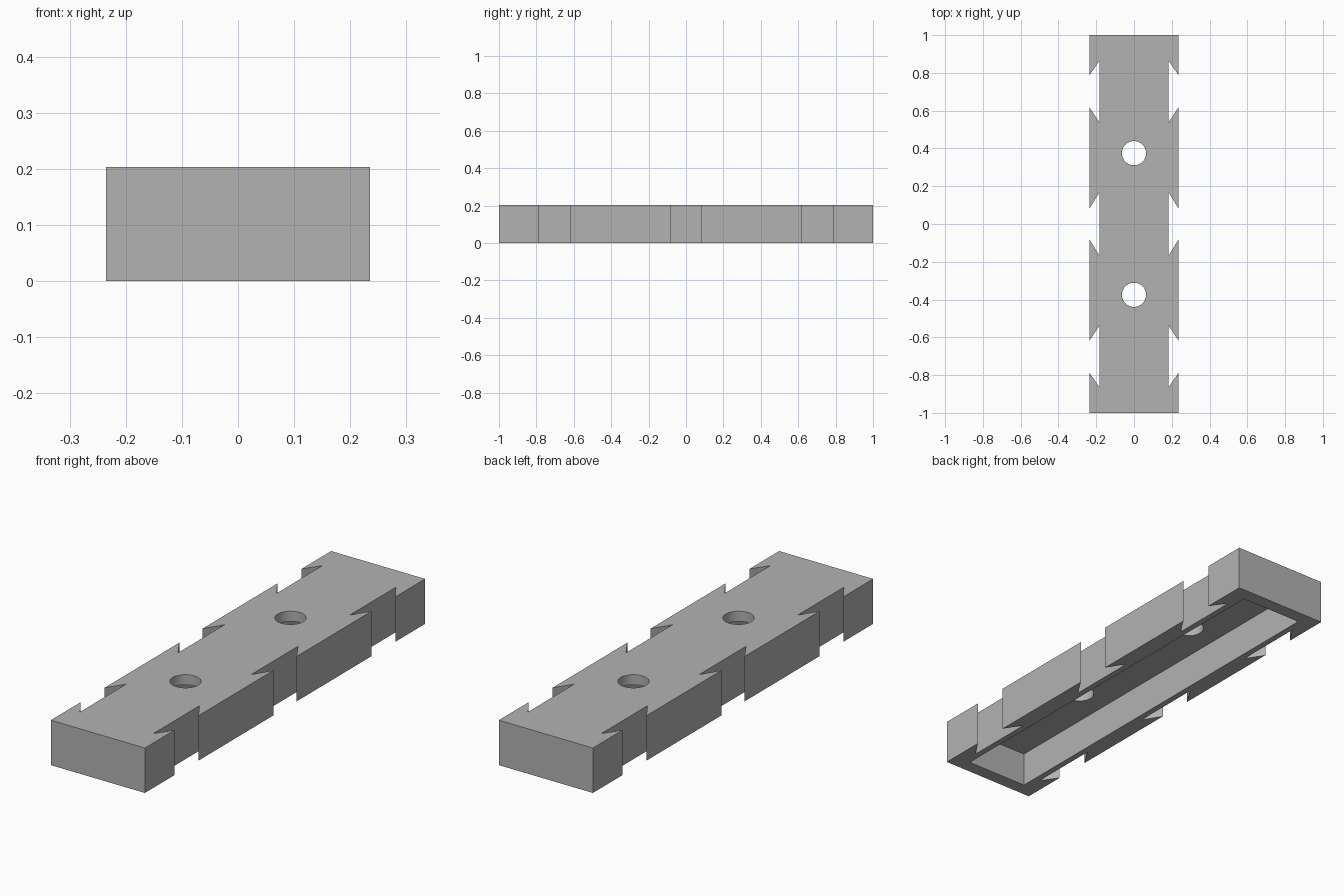
import bpy, bmesh, math
from mathutils import Matrix

if "Cube" in bpy.data.objects:
    bpy.data.objects.remove(bpy.data.objects["Cube"])

HEIGHT = 0.203
HALF_W, NOTCH_X = 0.235, 0.183
ROOF_Z = 0.157          # ceiling of the hollow underside

grey = bpy.data.materials.new("plain grey")
grey.use_nodes = True
colour = (0.45, 0.45, 0.45, 1)
grey.diffuse_color = colour
grey.node_tree.nodes["Principled BSDF"].inputs["Base Color"].default_value = colour


def make_object(name, bm):
    bmesh.ops.recalc_face_normals(bm, faces=bm.faces)
    mesh = bpy.data.meshes.new(name)
    bm.to_mesh(mesh)
    bm.free()
    mesh.materials.append(grey)
    obj = bpy.data.objects.new(name, mesh)
    bpy.context.collection.objects.link(obj)
    return obj


# Notched outline: one quarter, mirrored along y and then across x
quarter = [(NOTCH_X, 0.167), (HALF_W, 0.083), (HALF_W, 0.618), (NOTCH_X, 0.537),
           (NOTCH_X, 0.865), (HALF_W, 0.788), (HALF_W, 1.0)]
side = [(x, -y) for x, y in reversed(quarter)] + quarter
outline = side + [(-x, y) for x, y in reversed(side)]

bm = bmesh.new()
base = bm.faces.new([bm.verts.new((x, y, 0)) for x, y in outline])
top = bmesh.ops.extrude_face_region(bm, geom=[base])
bmesh.ops.translate(bm, vec=(0, 0, HEIGHT),
                    verts=[v for v in top["geom"] if isinstance(v, bmesh.types.BMVert)])
block = make_object("notched_block", bm)

# Cutters: hollow underside and two round holes
cutters = []
bm = bmesh.new()
bmesh.ops.create_cube(bm, size=1, matrix=Matrix.Translation((0, 0, ROOF_Z - 0.15))
                      @ Matrix.Diagonal((0.31, 1.876, 0.3, 1)))
cutters.append(make_object("hollow_cutter", bm))
for y in (-0.375, 0.375):
    bm = bmesh.new()
    bmesh.ops.create_cone(bm, cap_ends=True, segments=48, radius1=0.064, radius2=0.064,
                          depth=0.3, matrix=Matrix.Translation((0, y, ROOF_Z + 0.05)))
    cutters.append(make_object("hole_cutter", bm))

for cutter in cutters:
    cutter.hide_render = True
    cut = block.modifiers.new(cutter.name, 'BOOLEAN')
    cut.operation = 'DIFFERENCE'
    cut.solver = 'EXACT'
    cut.object = cutter

# Bake the cuts and drop the cutters
bpy.context.view_layer.update()
evaluated = block.evaluated_get(bpy.context.evaluated_depsgraph_get())
block_mesh = bpy.data.meshes.new_from_object(evaluated)
block.modifiers.clear()
block.data = block_mesh
for cutter in cutters:
    bpy.data.objects.remove(cutter)

# Smooth hole walls, sharp edges elsewhere
bpy.ops.object.select_all(action='DESELECT')
block.select_set(True)
bpy.context.view_layer.objects.active = block
bpy.ops.object.shade_smooth_by_angle(angle=math.radians(30))
